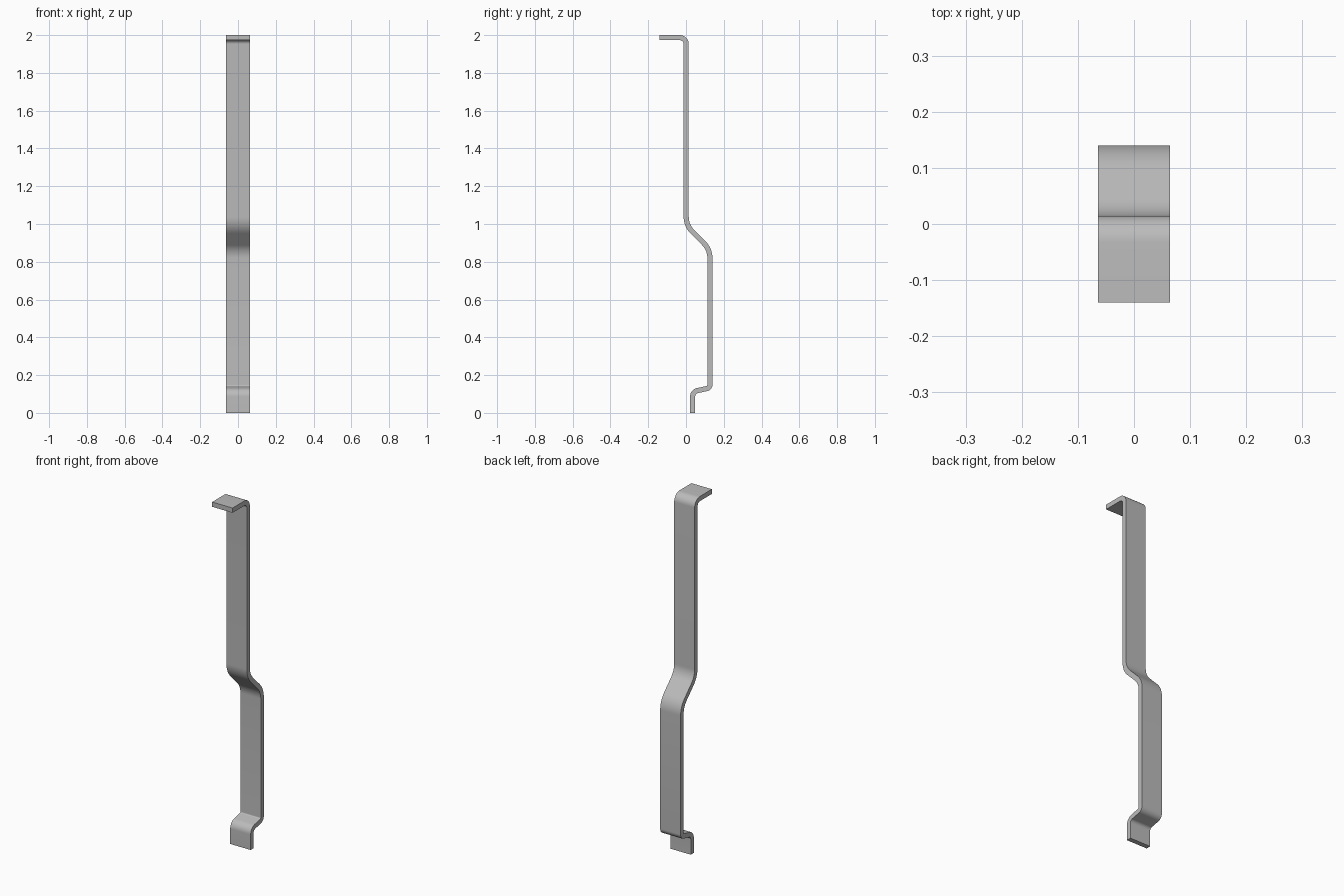
import bpy, bmesh, math
from mathutils import Vector

if "Cube" in bpy.data.objects:
    bpy.data.objects.remove(bpy.data.objects["Cube"], do_unlink=True)

WIDTH, THICK, STEPS = 0.128, 0.027, 10

# Centre line of the strip in (y, z), with a bend radius at each corner
path = [((-0.14, 1.9865), 0), ((0.001, 1.9865), 0.034),
        ((0.001, 0.992), 0.11), ((0.1265, 0.866), 0.11),
        ((0.1265, 0.132), 0.021), ((0.035, 0.113), 0.033),
        ((0.035, 0.0), 0)]
pts = [Vector(p) for p, r in path]


def side(d):
    """Unit normal to the left of a direction."""
    return Vector((-d.y, d.x))


def rounded_rails():
    """Both faces of the strip, with true concentric arcs at the bends."""
    rails = ([], [])

    def add(p, n):
        for rail, s in zip(rails, (1, -1)):
            rail.append(p + n * s * THICK / 2)

    add(pts[0], side((pts[1] - pts[0]).normalized()))
    for i in range(1, len(pts) - 1):
        r = path[i][1]
        a = (pts[i] - pts[i - 1]).normalized()
        b = (pts[i + 1] - pts[i]).normalized()
        turn = math.atan2(a.x * b.y - a.y * b.x, a.dot(b))
        sign = math.copysign(1, turn)
        start = pts[i] - a * r * math.tan(abs(turn) / 2)
        centre = start + side(a) * sign * r
        for k in range(STEPS + 1):
            t = turn * k / STEPS
            n0 = side(a)
            n = Vector((n0.x * math.cos(t) - n0.y * math.sin(t),
                        n0.x * math.sin(t) + n0.y * math.cos(t)))
            add(centre - n * sign * r, n)
    add(pts[-1], side((pts[-1] - pts[-2]).normalized()))
    return rails


# Bent flat strip: a row of cross-sections joined by quads
bm = bmesh.new()
left, right = rounded_rails()
rings = []
for p, q in zip(left, right):
    rings.append([bm.verts.new((x * WIDTH / 2, v.x, v.y))
                  for x, v in ((-1, p), (1, p), (1, q), (-1, q))])
for r0, r1 in zip(rings, rings[1:]):
    for j in range(4):
        k = (j + 1) % 4
        bm.faces.new((r0[j], r0[k], r1[k], r1[j]))
bm.faces.new(rings[0])
bm.faces.new(rings[-1])
bmesh.ops.recalc_face_normals(bm, faces=bm.faces)
mesh = bpy.data.meshes.new("bent_strip")
bm.to_mesh(mesh)
bm.free()
strip = bpy.data.objects.new("bent_strip", mesh)
bpy.context.collection.objects.link(strip)

# Plain grey metal
grey = bpy.data.materials.new("grey")
grey.use_nodes = True
grey.diffuse_color = (0.5, 0.5, 0.5, 1)
grey.node_tree.nodes["Principled BSDF"].inputs["Base Color"].default_value = (0.5, 0.5, 0.5, 1)
mesh.materials.append(grey)

# Smooth bends, crisp strip edges
bpy.ops.object.select_all(action='DESELECT')
strip.select_set(True)
bpy.context.view_layer.objects.active = strip
bpy.ops.object.shade_smooth_by_angle(angle=math.radians(30))
